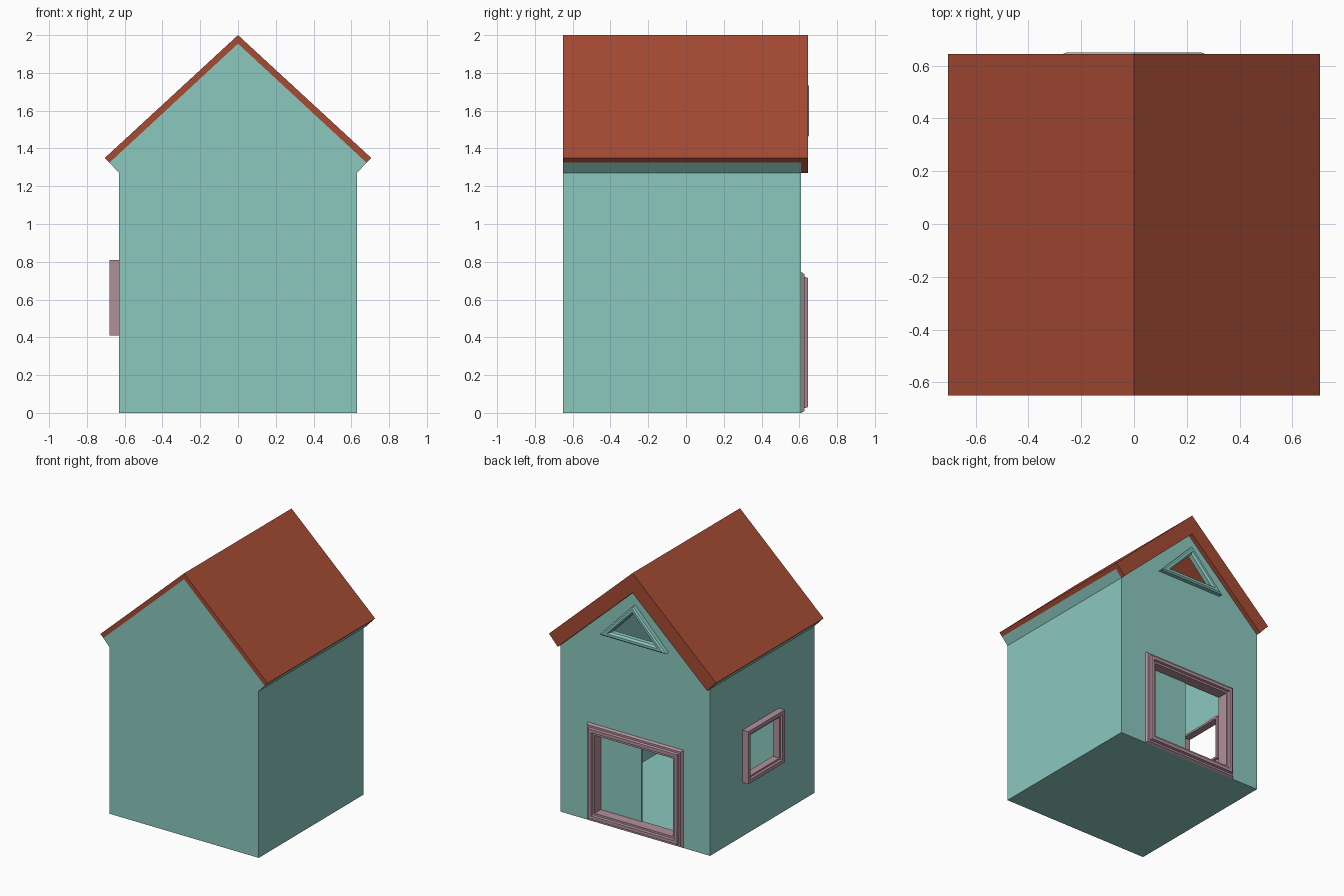
import bpy, bmesh
from mathutils import Vector

if "Cube" in bpy.data.objects:
    bpy.data.objects.remove(bpy.data.objects["Cube"])


def material(name, rgb):
    m = bpy.data.materials.new(name)
    m.diffuse_color = (*rgb, 1)
    m.use_nodes = True
    m.node_tree.nodes["Principled BSDF"].inputs["Base Color"].default_value = m.diffuse_color
    return m


TEAL = material("teal paint", (0.26, 0.58, 0.52))
RUST = material("rust roof", (0.38, 0.07, 0.034))
MAUVE = material("mauve trim", (0.45, 0.28, 0.33))

FRONT, BACK, SIDE = -0.65, 0.61, 0.63
ROOF_BACK = 0.645


def finish(name, bm, mat):
    bmesh.ops.remove_doubles(bm, verts=bm.verts[:], dist=0.0005)
    bmesh.ops.recalc_face_normals(bm, faces=bm.faces[:])
    me = bpy.data.meshes.new(name)
    bm.to_mesh(me)
    bm.free()
    me.materials.append(mat)
    ob = bpy.data.objects.new(name, me)
    bpy.context.collection.objects.link(ob)
    return ob


def panel(bm, place, outline, holes=()):
    """Flat sheet with optional holes, in a plane given by place(u, v)."""
    edges = []
    for loop in (outline, *holes):
        vs = [bm.verts.new(place(*p)) for p in loop]
        edges += [bm.edges.new((vs[i - 1], vs[i])) for i in range(len(vs))]
    bmesh.ops.triangle_fill(bm, use_beauty=True, edges=edges)


def inset(poly, d):
    """Mitred inward offset of a counter-clockwise polygon."""
    out = []
    for i, p in enumerate(poly):
        p, a, b = Vector(p), Vector(poly[i - 1]), Vector(poly[(i + 1) % len(poly)])
        e1, e2 = (p - a).normalized(), (b - p).normalized()
        n1, n2 = Vector((-e1.y, e1.x)), Vector((-e2.y, e2.x))
        out.append(tuple(p + (n1 + n2) * (d / (1 + n1.dot(n2)))))
    return out


def frame(name, poly, profile, place, mat):
    """Sweep a closed (inset, depth) profile round a polygon."""
    bm = bmesh.new()
    rings = [[bm.verts.new(place(u, v, d)) for u, v in inset(poly, s)]
             for s, d in profile]
    n = len(poly)
    for k in range(len(rings)):
        r, q = rings[k - 1], rings[k]
        for i in range(n):
            j = (i + 1) % n
            bm.faces.new((r[i], r[j], q[j], q[i]))
    return finish(name, bm, mat)


def prism(name, profile, y0, y1, mat):
    """Extrude an x-z profile along y."""
    bm = bmesh.new()
    a, b = ([bm.verts.new((x, y, z)) for x, z in profile] for y in (y0, y1))
    bm.faces.new(a)
    bm.faces.new(b)
    for i in range(len(a)):
        bm.faces.new((a[i - 1], a[i], b[i], b[i - 1]))
    return finish(name, bm, mat)


def rect(u0, u1, v0, v1):
    return [(u0, v0), (u1, v0), (u1, v1), (u0, v1)]


def chevron(eave_out, top_out, eave_in, top_in):
    (xo, zo), (xi, zi) = eave_out, eave_in
    return [(-xo, zo), (0, top_out), (xo, zo), (xi, zi), (0, top_in), (-xi, zi)]


# Openings
door = rect(-0.405, 0.405, 0.0, 0.745)
window = rect(-0.22, 0.22, 0.41, 0.81)
vent = [(-0.28, 1.455), (0.28, 1.455), (0, 1.745)]

# House shell: floor, walls, gables and the sloped strip under the eaves
bm = bmesh.new()
panel(bm, lambda u, v: (u, v, 0), rect(-SIDE, SIDE, FRONT, BACK))
panel(bm, lambda u, v: (u, FRONT, v),
      [(-SIDE, 0), (SIDE, 0), (SIDE, 1.27), (0.68, 1.325), (0, 1.955),
       (-0.68, 1.325), (-SIDE, 1.27)])
panel(bm, lambda u, v: (u, BACK, v),
      [(-SIDE, 0), (SIDE, 0), (SIDE, 1.27), (0, 1.85), (-SIDE, 1.27)],
      [inset(door, 0.06), inset(vent, 0.035)])
panel(bm, lambda u, v: (SIDE, u, v), rect(FRONT, BACK, 0, 1.27))
panel(bm, lambda u, v: (-SIDE, u, v), rect(FRONT, BACK, 0, 1.27),
      [inset(window, 0.03)])
for s in (-1, 1):
    panel(bm, lambda u, v: (s * (SIDE + 0.05 * v), u, 1.27 + 0.055 * v),
          rect(FRONT, BACK, 0, 1))
finish("house_walls", bm, TEAL)

# Roof sheet and the deep bargeboard overhanging the back wall
prism("roof", chevron((0.705, 1.35), 2.0, (0.68, 1.325), 1.955),
      FRONT, ROOF_BACK, RUST)
prism("back_bargeboard", chevron((0.68, 1.325), 1.955, (0.63, 1.27), 1.85),
      BACK, ROOF_BACK, RUST)

# Frames round the openings
on_back = lambda u, v, d: (u, BACK + d, v)
on_left = lambda u, v, d: (-SIDE - d, u, v)
frame("door_frame", door,
      [(0, 0), (0.01, 0.018), (0.025, 0.018), (0.03, 0.035), (0.055, 0.035),
       (0.06, 0.02), (0.075, 0.02), (0.075, -0.065), (0.06, -0.065), (0.06, 0)],
      on_back, MAUVE)
frame("window_frame", window,
      [(0, 0), (0, 0.05), (0.028, 0.05), (0.032, 0.035), (0.045, 0.035),
       (0.045, -0.02), (0.03, -0.02), (0.03, 0)], on_left, MAUVE)
frame("gable_vent_frame", vent,
      [(0, 0), (0, 0.03), (0.01, 0.04), (0.028, 0.04), (0.04, 0.025),
       (0.04, -0.01), (0.03, -0.01)], on_back, TEAL)

# Closed half of the double door
prism("door_leaf", rect(-0.015, 0.335, 0.07, 0.675), BACK - 0.065, BACK - 0.055, TEAL)
